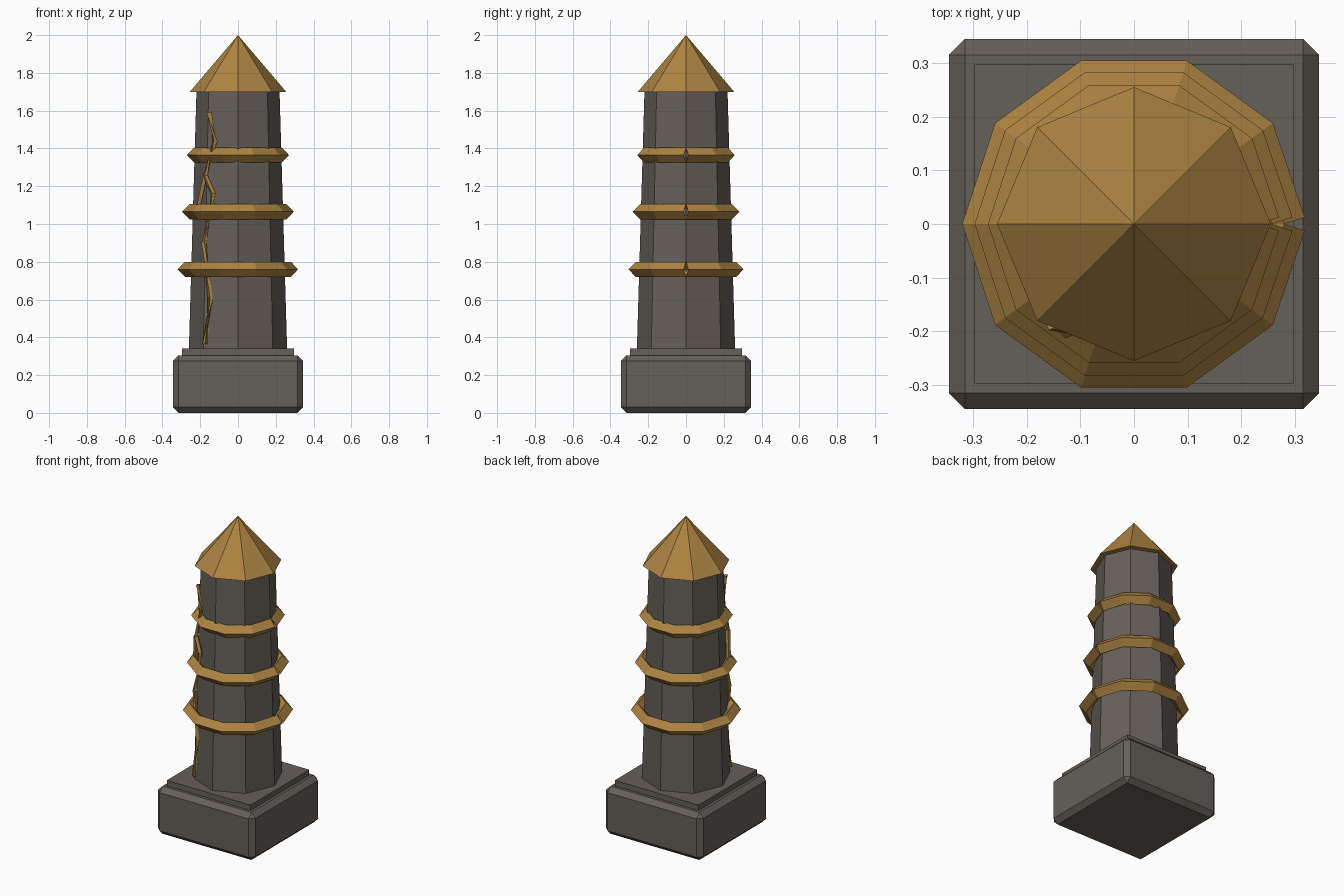
import bpy
from math import cos, sin, tau

if "Cube" in bpy.data.objects:
    bpy.data.objects.remove(bpy.data.objects["Cube"], do_unlink=True)


def make_material(name, rgb):
    mat = bpy.data.materials.new(name)
    mat.use_nodes = True
    mat.diffuse_color = (*rgb, 1)
    mat.node_tree.nodes["Principled BSDF"].inputs["Base Color"].default_value = (*rgb, 1)
    return mat


stone = make_material("dark stone", (0.13, 0.115, 0.098))
gold = make_material("dull gold", (0.42, 0.23, 0.055))


def finish(name, mat):
    obj = bpy.context.object
    obj.name = name
    obj.data.materials.append(mat)
    return obj


def block(name, width, z0, z1):
    bpy.ops.mesh.primitive_cube_add(size=1, location=(0, 0, (z0 + z1) / 2))
    bpy.context.object.scale = (width, width, z1 - z0)
    bpy.ops.object.transform_apply(location=False, rotation=False, scale=True)
    return finish(name, stone)


def octagon(name, mat, r0, r1, z0, z1):
    bpy.ops.mesh.primitive_cone_add(vertices=8, radius1=r0, radius2=r1,
                                    depth=z1 - z0, location=(0, 0, (z0 + z1) / 2))
    return finish(name, mat)


def tube(name, paths, radius, capped):
    """Diamond-section bar swept along open polylines."""
    curve = bpy.data.curves.new(name, "CURVE")
    curve.dimensions = "3D"
    curve.twist_mode = "Z_UP"
    curve.bevel_depth = radius
    curve.bevel_resolution = 0
    curve.use_fill_caps = capped
    for path in paths:
        spline = curve.splines.new("POLY")
        spline.points.add(len(path) - 1)
        spline.use_smooth = False
        for point, co in zip(spline.points, path):
            point.co = (*co, 1)
    obj = bpy.data.objects.new(name, curve)
    bpy.context.collection.objects.link(obj)
    bpy.ops.object.select_all(action="DESELECT")
    obj.select_set(True)
    bpy.context.view_layer.objects.active = obj
    bpy.ops.object.convert(target="MESH")
    return finish(name, gold)


# Stepped base
base = block("base_block", 0.69, 0, 0.305)
bevel = base.modifiers.new("chamfer", "BEVEL")
bevel.width = 0.03
bevel.segments = 1
block("base_slab", 0.594, 0.30, 0.34)

# Tapered shaft and pointed cap
octagon("shaft", stone, 0.26, 0.22, 0.34, 1.70)
octagon("cap", gold, 0.255, 0, 1.70, 2.0)

# Split ten-sided bands, the gap facing +x
for label, z, r in (("lower", 0.76, 0.28), ("middle", 1.065, 0.257), ("upper", 1.365, 0.232)):
    ring = [(r * cos(tau * i / 10), r * sin(tau * i / 10), z) for i in range(11)]
    tube(label + "_band", [ring], 0.04, False)

# Jagged gold vein up the front right edge, with one side branch
fork = (-0.174, -0.175, 1.256)
vein = [(-0.174, -0.198, 0.365), (-0.148, -0.20, 0.607), (-0.18, -0.18, 0.90),
        (-0.13, -0.193, 1.16), fork, (-0.122, -0.20, 1.44), (-0.153, -0.185, 1.59)]
branch = [fork, (-0.215, -0.125, 1.06)]
tube("gold_vein", [vein, branch], 0.014, True)
